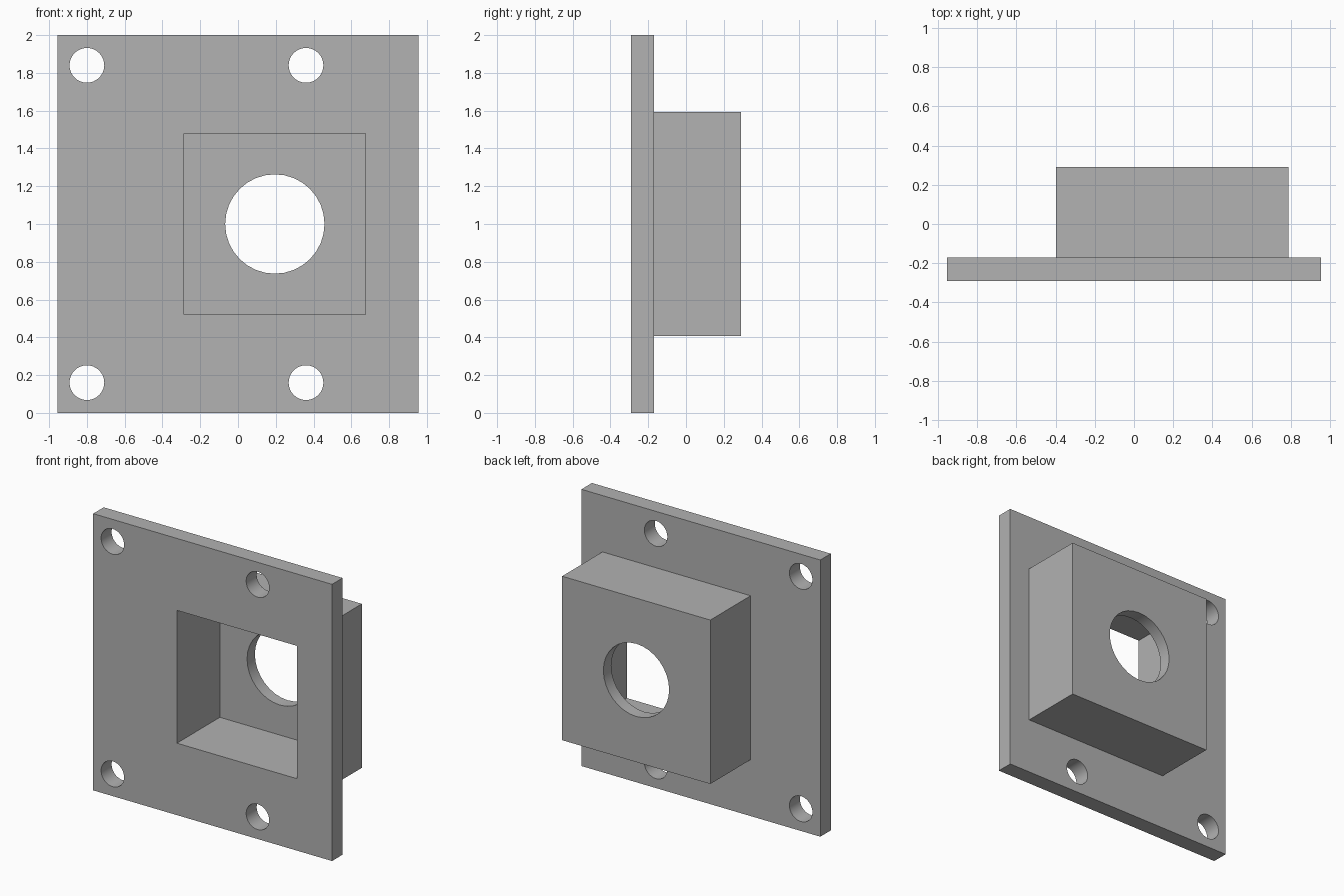
import bpy
import math

cube = bpy.data.objects.get("Cube")
if cube:
    bpy.data.objects.remove(cube, do_unlink=True)

GREY = (0.445, 0.445, 0.445, 1)
grey = bpy.data.materials.new("plain grey")
grey.use_nodes = True
grey.diffuse_color = GREY
grey.node_tree.nodes["Principled BSDF"].inputs["Base Color"].default_value = GREY

CX, CZ = 0.195, 1.0                  # centre of the box and its bore
FRONT, STEP, BACK = -0.29, -0.17, 0.29   # plate front, plate back, box back
FLOOR = 0.20                         # bottom of the pocket


def block(name, x, z, width, height, y0, y1):
    bpy.ops.mesh.primitive_cube_add(size=1, location=(x, (y0 + y1) / 2, z))
    obj = bpy.context.object
    obj.name = name
    obj.scale = (width, y1 - y0, height)
    bpy.ops.object.transform_apply(location=True, rotation=False, scale=True)
    obj.data.materials.append(grey)
    return obj


def pin(name, x, z, radius, y0, y1):
    bpy.ops.mesh.primitive_cylinder_add(
        vertices=32, radius=radius, depth=y1 - y0,
        location=(x, (y0 + y1) / 2, z), rotation=(math.pi / 2, 0, 0))
    obj = bpy.context.object
    obj.name = name
    obj.data.materials.append(grey)
    return obj


def combine(target, tool, operation):
    mod = target.modifiers.new(tool.name, "BOOLEAN")
    mod.operation = operation
    mod.solver = "EXACT"
    mod.object = tool
    bpy.context.view_layer.objects.active = target
    bpy.ops.object.modifier_apply(modifier=mod.name)
    bpy.data.objects.remove(tool, do_unlink=True)


# Flange plate with the square box behind it
plate = block("flanged_housing", 0, 1, 1.91, 2, FRONT, STEP)
combine(plate, block("box", CX, CZ, 1.185, 1.185, STEP - 0.05, BACK), "UNION")

# Square pocket open at the front, and round bore through the back wall
combine(plate, block("pocket", CX, CZ, 0.96, 0.96, FRONT - 0.1, FLOOR), "DIFFERENCE")
combine(plate, pin("bore", CX, CZ, 0.263, FLOOR - 0.1, BACK + 0.1), "DIFFERENCE")

# Four mounting holes
for x in (-0.80, 0.36):
    for z in (0.16, 1.84):
        combine(plate, pin("mounting_hole", x, z, 0.092, FRONT - 0.1, STEP + 0.1), "DIFFERENCE")

# Smooth the hole walls, keep the edges sharp
bpy.ops.object.select_all(action="DESELECT")
plate.select_set(True)
bpy.context.view_layer.objects.active = plate
bpy.ops.object.shade_smooth_by_angle(angle=math.radians(30))
